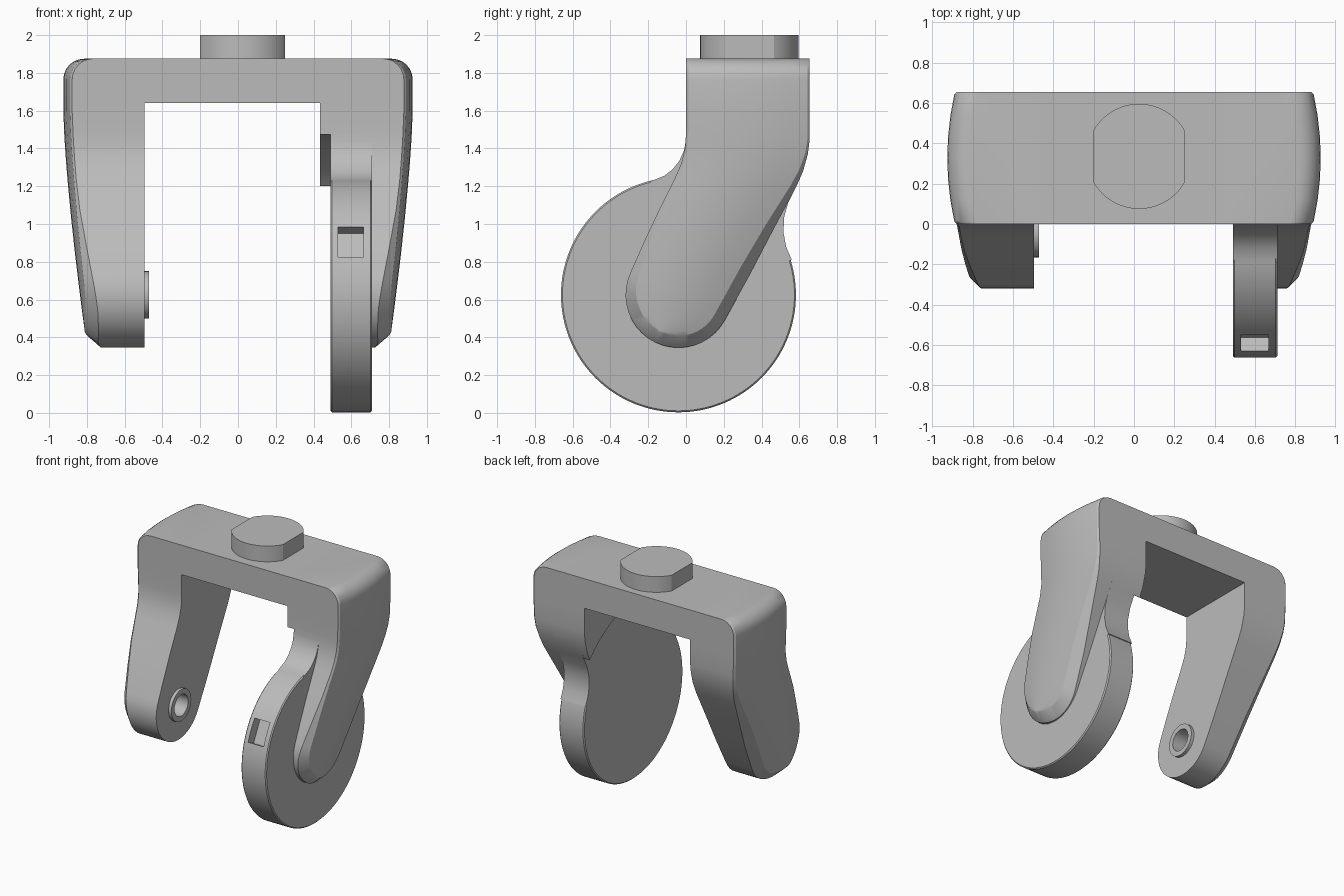
import bpy, bmesh, math
from mathutils import Vector, Matrix

cube = bpy.data.objects.get("Cube")
if cube:
    bpy.data.objects.remove(cube, do_unlink=True)

grey = bpy.data.materials.new("plain_grey")
grey.use_nodes = True
GREY = (0.5, 0.5, 0.5, 1)
grey.diffuse_color = GREY
next(n for n in grey.node_tree.nodes if n.type == 'BSDF_PRINCIPLED').inputs["Base Color"].default_value = GREY

HUB = Vector((-0.04, 0.625))      # hub axis in (y, z)
DEPTH = 0.655                     # depth of the fork head
TOP = 1.875


def finish(name, bm):
    bmesh.ops.remove_doubles(bm, verts=bm.verts, dist=0.0005)
    bmesh.ops.recalc_face_normals(bm, faces=bm.faces)
    mesh = bpy.data.meshes.new(name)
    bm.to_mesh(mesh)
    bm.free()
    mesh.materials.append(grey)
    ob = bpy.data.objects.new(name, mesh)
    bpy.context.collection.objects.link(ob)
    return ob


def prism(name, outline, start, end, axis='X'):
    """Extrude an outline: (y, z) along x, or (x, y) along z."""
    bm = bmesh.new()
    place = (lambda p, h: (h, p[0], p[1])) if axis == 'X' else (lambda p, h: (p[0], p[1], h))
    low = [bm.verts.new(place(p, start)) for p in outline]
    high = [bm.verts.new(place(p, end)) for p in outline]
    bm.faces.new(low)
    bm.faces.new(high)
    for i in range(len(low)):
        j = (i + 1) % len(low)
        bm.faces.new((low[i], low[j], high[j], high[i]))
    return finish(name, bm)


def circle(centre, r, n=96):
    return [(centre[0] + r * math.cos(math.tau * i / n),
             centre[1] + r * math.sin(math.tau * i / n)) for i in range(n)]


def box(name, size, matrix):
    bm = bmesh.new()
    bmesh.ops.create_cube(bm, size=1, matrix=matrix @ Matrix.Diagonal((*size, 1)))
    return finish(name, bm)


def apply_modifier(ob, mod):
    bpy.ops.object.select_all(action='DESELECT')
    bpy.context.view_layer.objects.active = ob
    ob.select_set(True)
    bpy.ops.object.modifier_apply(modifier=mod.name)


def combine(ob, other, operation):
    mod = ob.modifiers.new("combine", 'BOOLEAN')
    mod.operation = operation
    mod.solver = 'EXACT'
    mod.object = other
    apply_modifier(ob, mod)
    bpy.data.objects.remove(other, do_unlink=True)


def smooth(ob):
    bpy.ops.object.select_all(action='DESELECT')
    bpy.context.view_layer.objects.active = ob
    ob.select_set(True)
    bpy.ops.object.shade_smooth_by_angle(angle=math.radians(28))


# Arm side edges, from the rounded shoulder down to the tip
CORNER = 0.11
shoulder = [TOP - CORNER + CORNER * math.sin(math.radians(a)) for a in range(90, -1, -15)]


def arc(a, b, n=10):
    return [Vector((HUB.x + 0.28 * math.cos(t), HUB.y + 0.28 * math.sin(t)))
            for t in (math.radians(a + (b - a) * i / n) for i in range(n + 1))]


front_edge = [Vector((0, z)) for z in shoulder] + [Vector(p) for p in (
    (0, 1.6), (0, 1.48), (-0.005, 1.40), (-0.025, 1.32), (-0.06, 1.24),
    (-0.14, 1.08), (-0.22, 0.91))] + arc(155, 243.5)
back_edge = [Vector((DEPTH, z)) for z in shoulder] + [Vector(p) for p in (
    (DEPTH, 1.6), (DEPTH, 1.45), (0.645, 1.37), (0.62, 1.28), (0.58, 1.19),
    (0.46, 0.965), (0.34, 0.735))] + arc(332, 243.5)


def outer_x(z, u, width):
    """Outer surface: tapering downward, barrelled front to back."""
    x = 0.925 - 0.118 * (max(0, 1.6 - z) / 1.2) ** 1.4
    rise = min(max(0, z - TOP + CORNER), CORNER)
    x -= CORNER - math.sqrt(CORNER ** 2 - rise ** 2)
    return x - 0.035 * u * u * width / DEPTH


def chamfer(z, fade):
    return 0.012 + 0.05 * min(1, max(0, (fade - z) / 0.6))


def arm(name, side, inner):
    bm = bmesh.new()
    path = front_edge + back_edge[-2::-1]
    n = len(front_edge)

    def inset(k, c):
        t = (path[min(k + 1, len(path) - 1)] - path[max(k - 1, 0)]).normalized()
        return path[k] + Vector((-t.y, t.x)) * c

    rows = []
    for i in range(n):
        a, b = front_edge[i], back_edge[i]
        width = (b - a).length
        ca, cb = chamfer(a.y, 1.15), chamfer(b.y, 1.4)
        ia, ib = inset(i, ca), inset(len(path) - 1 - i, cb)
        pts = [(inner, a), (outer_x(a.y, 1, width) - ca, a)]
        for k in range(7):
            p = ia.lerp(ib, k / 6)
            pts.append((outer_x(p.y, k / 3 - 1, width), p))
        pts += [(outer_x(b.y, 1, width) - cb, b), (inner, b)]
        rows.append([bm.verts.new((side * x, p.x, p.y)) for x, p in pts])
    bm.faces.new(rows[0])
    for r, s in zip(rows, rows[1:]):
        for k in range(len(r)):
            j = (k + 1) % len(r)
            bm.faces.new((r[k], r[j], s[j], s[k]))
    bmesh.ops.remove_doubles(bm, verts=bm.verts, dist=0.0005)
    bmesh.ops.triangulate(bm, faces=[f for f in bm.faces if len(f.verts) == 4])
    return finish(name, bm)


# Fork: two arms and a bridge, with clearance above the wheel
fork = arm("fork", 1, 0.435)
combine(fork, prism("clearance", circle(HUB, 0.85), 0.3, 0.53), 'DIFFERENCE')
bare_arm = arm("bare_arm", -1, 0.495)
combine(bare_arm, prism("boss", circle(HUB, 0.125, 48), -0.55, -0.47), 'UNION')
combine(bare_arm, prism("bore", circle(HUB, 0.085, 48), -0.65, -0.4), 'DIFFERENCE')
bridge = box("bridge", (0.95, DEPTH, TOP - 1.64),
             Matrix.Translation((-0.03, DEPTH / 2, (TOP + 1.64) / 2)))

# Wheel housing: disc with a softened rim, a neck and a slot in the rim
housing = prism("wheel_housing", circle(HUB, 0.622, 128), 0.49, 0.71)
bevel = housing.modifiers.new("rim", 'BEVEL')
bevel.width = 0.008
bevel.segments = 1
bevel.limit_method = 'ANGLE'
bevel.angle_limit = math.radians(40)
apply_modifier(housing, bevel)
neck = prism("neck", [
    (0, 1.5), (0, 1.45), (-0.01, 1.39), (-0.035, 1.335), (-0.07, 1.29), (-0.115, 1.255),
    (-0.19, 1.225), (-0.04, 0.9), (0.4, 0.75), (0.56, 0.81), (0.53, 0.88), (0.517, 0.95),
    (0.518, 1.03), (0.54, 1.11), (0.585, 1.2), (0.62, 1.28), (0.645, 1.37), (0.655, 1.5)],
    0.49, 0.71)
combine(housing, neck, 'UNION')
tilt = math.radians(-27)
slot = box("slot", (0.135, 0.2, 0.18), Matrix.Translation((0.598, HUB.x, HUB.y))
           @ Matrix.Rotation(tilt, 4, 'X') @ Matrix.Translation((0, -0.64, 0)))
combine(housing, slot, 'DIFFERENCE')

# Mounting post: a disc with two flats
post = prism("mounting_post", [(min(0.25, max(-0.2, x)), y)
                               for x, y in circle((0.025, 0.335), 0.26)], 1.86, 2.0, 'Z')

for part in (fork, bare_arm, bridge, housing, post):
    smooth(part)
